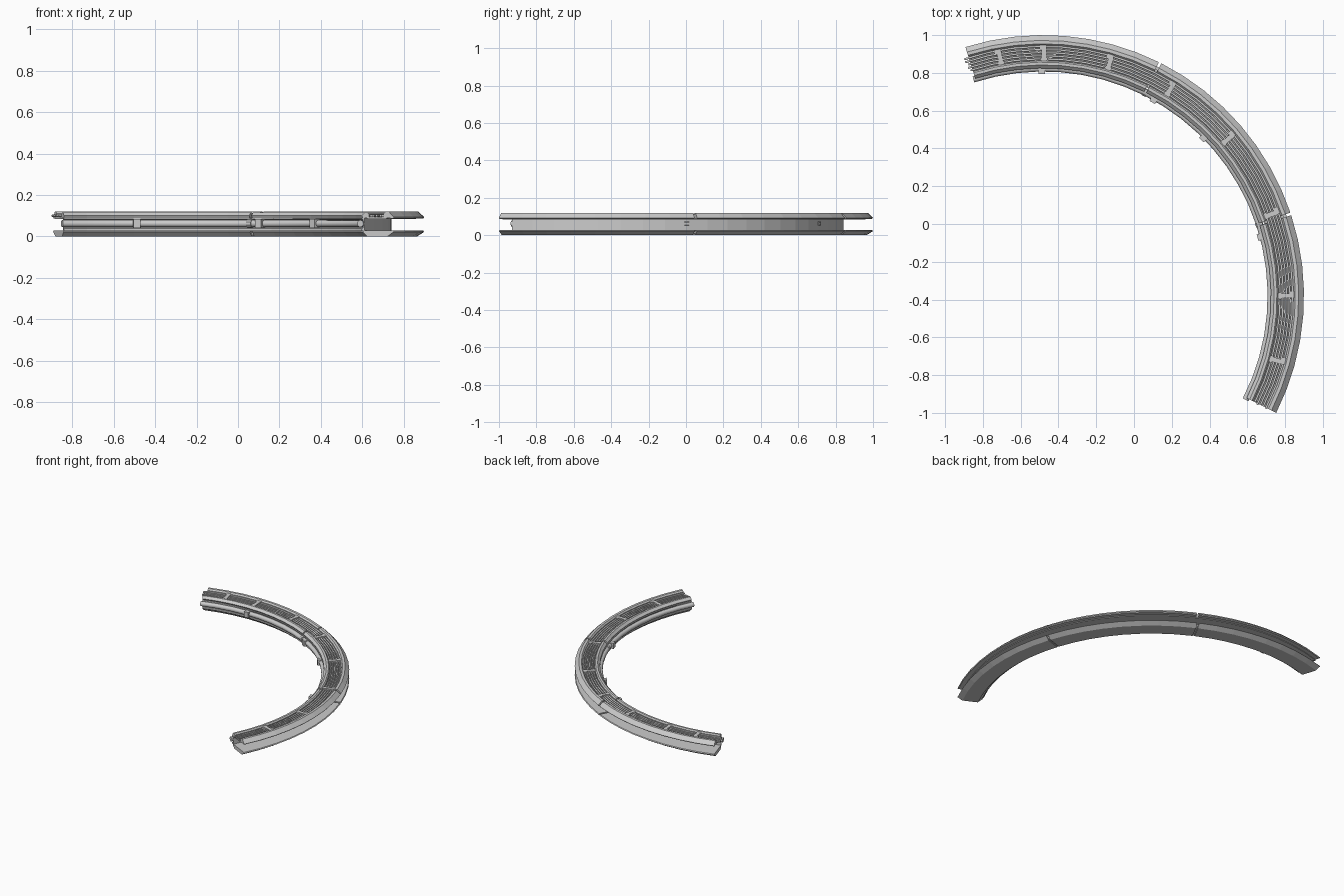
import bpy, bmesh, math

if "Cube" in bpy.data.objects:
    bpy.data.objects.remove(bpy.data.objects["Cube"])

CX, CY = -0.48, -0.38                     # centre of the curve
ENDS = [107.4, 63.4, 18.3, -26.7]         # section boundaries in degrees
GAP = 0.3


def point(r, a, z):
    a = math.radians(a)
    return (CX + r * math.cos(a), CY + r * math.sin(a), z)


def finish(name, bm, smooth=False):
    bmesh.ops.recalc_face_normals(bm, faces=bm.faces)
    me = bpy.data.meshes.new(name)
    bm.to_mesh(me)
    bm.free()
    for p in me.polygons:
        p.use_smooth = smooth and len(p.vertices) == 4
    ob = bpy.data.objects.new(name, me)
    bpy.context.collection.objects.link(ob)
    return ob


def sweep(name, profile, a0, a1, steps=8, smooth=False):
    """Sweep a closed (radius, z) profile along the curve."""
    bm = bmesh.new()
    rings = [[bm.verts.new(point(r, a0 + (a1 - a0) * i / steps, z)) for r, z in profile]
             for i in range(steps + 1)]
    n = len(profile)
    for p, q in zip(rings, rings[1:]):
        for j in range(n):
            k = (j + 1) % n
            bm.faces.new((p[j], p[k], q[k], q[j]))
    bm.faces.new(rings[0])
    bm.faces.new(rings[-1])
    return finish(name, bm, smooth)


def circle(r, z, rad, n=8):
    return [(r + rad * math.cos(math.tau * (i + .5) / n),
             z + rad * math.sin(math.tau * (i + .5) / n)) for i in range(n)]


def plate(name, outline, angle, z0, z1):
    """Extrude a flat (radius, arc length) outline placed at an angle."""
    bm = bmesh.new()
    rings = [[bm.verts.new(point(r, angle + math.degrees(t / r), z)) for r, t in outline]
             for z in (z0, z1)]
    n = len(outline)
    for j in range(n):
        k = (j + 1) % n
        bm.faces.new((rings[0][j], rings[0][k], rings[1][k], rings[1][j]))
    bm.faces.new(rings[0])
    bm.faces.new(rings[1])
    return finish(name, bm)


# Cross-sections of the flanges
base = [(1.235, 0), (1.345, 0), (1.38, 0.022), (1.375, 0.028), (1.22, 0.028), (1.212, 0.022)]
outer_rail = [(1.325, 0.09), (1.375, 0.087), (1.38, 0.093), (1.352, 0.12), (1.334, 0.12), (1.325, 0.11)]
inner_rail = [(1.212, 0.088), (1.245, 0.088), (1.245, 0.108), (1.237, 0.116), (1.222, 0.116), (1.205, 0.1)]
floor = [(1.235, 0.085), (1.34, 0.085), (1.34, 0.093), (1.235, 0.093)]
web = [(1.205, 0.026), (1.222, 0.026), (1.222, 0.09), (1.205, 0.09),
       (1.205, 0.084), (1.213, 0.08), (1.213, 0.042), (1.205, 0.038)]

# Three curved sections
for i, (a, b) in enumerate(zip(ENDS, ENDS[1:])):
    a0 = a - (GAP if i else 0)
    b0 = b + (GAP if i < 2 else 0)
    sweep(f"base_flange_{i}", base, a0, b0)
    sweep(f"outer_rail_{i}", outer_rail, a0, b0)
    sweep(f"inner_rail_{i}", inner_rail, a0, b0)
    sweep(f"trough_floor_{i}", floor, a, b)
    sweep(f"web_{i}", web, a, b)
    sweep(f"inner_pipe_{i}", circle(1.204, 0.062, 0.0175, 10), a + (.5 if i == 0 else 0),
          b - (.5 if i == 2 else 0), smooth=True)

# Cables in the trough, with staggered ends
for i in range(5):
    sweep(f"cable_{i}", circle(1.254 + .0165 * i, 0.1, 0.0062, 6),
          ENDS[0] + (.5, .9, .6, 1.1, 1.1)[i], ENDS[-1] + (.2, -.3, 0, .3, -.2)[i], 24, True)

# Dumbbell-shaped cable brackets
half = [(1.243, -.013), (1.243, .013), (1.252, .02), (1.264, .013), (1.3, .013),
        (1.308, .026), (1.33, .026), (1.33, -.01), (1.308, -.013), (1.264, -.013), (1.252, -.02)]
for i, a in enumerate((100.3, 89.8, 74.1, 58.4, 40.3, 19.7, 0, -15.5)):
    plate(f"cable_bracket_{i}", half, a, 0.093, 0.113)

# Clamps around the inner pipe
box = [(1.175, -.017), (1.22, -.02), (1.22, .02), (1.175, .017)]
for i, a in enumerate((90.4, 60.6, 44.6, 15.2)):
    plate(f"pipe_clamp_{i}", box, a, 0.041, 0.083)

# Joint collars where sections meet
for i, a in enumerate(ENDS[1:3]):
    sweep(f"joint_collar_{i}", circle(1.204, 0.062, 0.0215, 10), a - .6, a + .6, 1)
    plate(f"joint_base_{i}", [(1.23, -.012), (1.355, -.012), (1.355, .012), (1.23, .012)], a, 0.008, 0.022)
